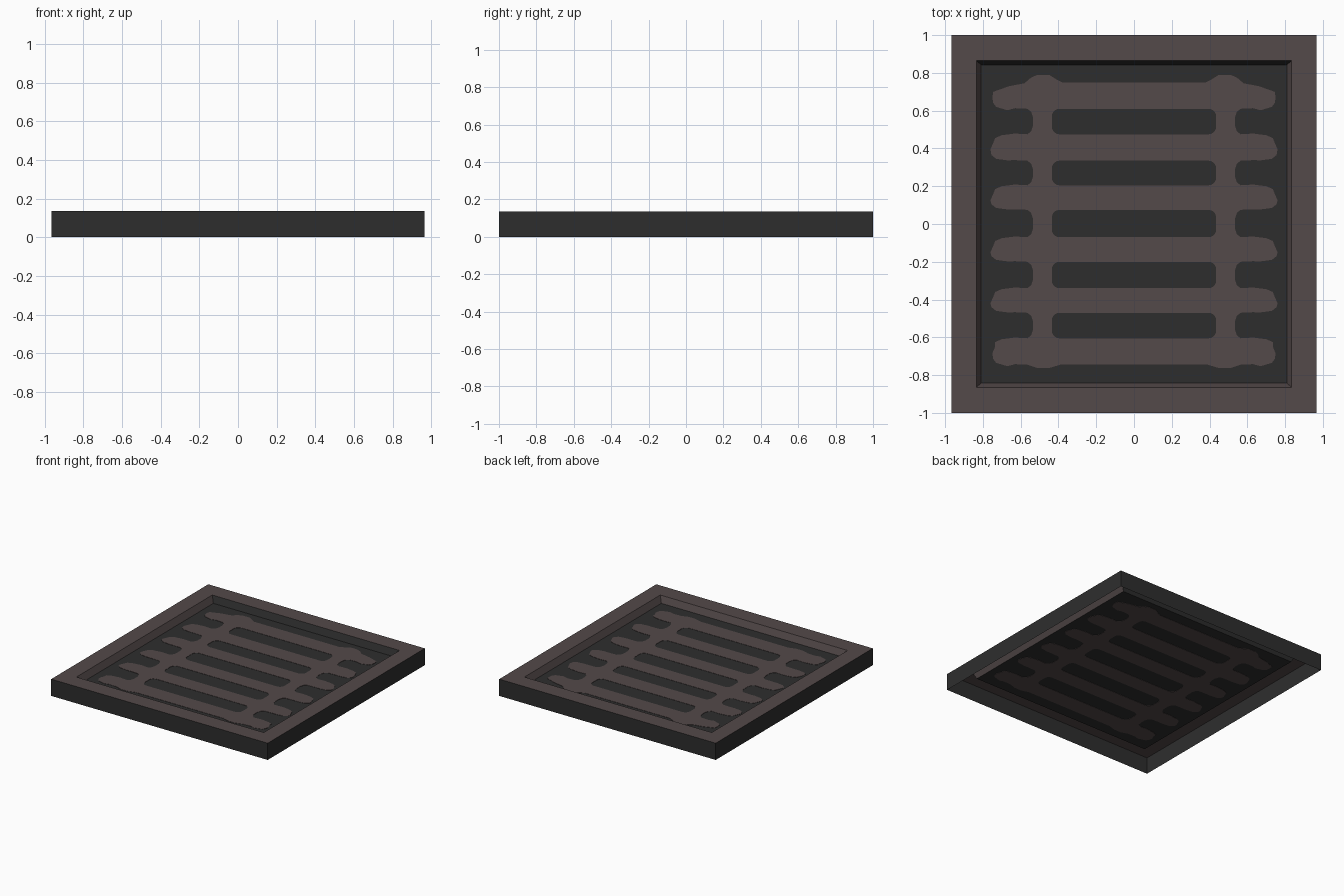
import bpy, bmesh, math

cube = bpy.data.objects.get("Cube")
if cube:
    bpy.data.objects.remove(cube, do_unlink=True)


def material(name, rgb):
    m = bpy.data.materials.new(name)
    m.use_nodes = True
    m.diffuse_color = (*rgb, 1)
    m.node_tree.nodes["Principled BSDF"].inputs["Base Color"].default_value = (*rgb, 1)
    return m


brown = material("warm_brown", (0.087, 0.067, 0.067))
charcoal = material("charcoal", (0.027, 0.027, 0.027))

TOP, PANEL_Z = 0.135, 0.083


def rect_shell(name, rings, pick, cap=False):
    """Sheet lofted through rectangles (half width, half depth, height)."""
    bm = bmesh.new()
    loops = [[bm.verts.new((sx * w, sy * d, z))
              for sx, sy in ((-1, -1), (1, -1), (1, 1), (-1, 1))]
             for w, d, z in rings]
    for lower, upper in zip(loops, loops[1:]):
        for i in range(4):
            j = (i + 1) % 4
            bm.faces.new((lower[i], lower[j], upper[j], upper[i]))
    if cap:
        bm.faces.new(loops[-1])
    bm.normal_update()
    for f in bm.faces:
        f.material_index = pick(f.normal)
    mesh = bpy.data.meshes.new(name)
    bm.to_mesh(mesh)
    bm.free()
    mesh.materials.append(brown)
    mesh.materials.append(charcoal)
    obj = bpy.data.objects.new(name, mesh)
    bpy.context.collection.objects.link(obj)
    return obj


# Hollow frame: dark outer sides, brown top border
rect_shell("frame", [(0.965, 1.0, 0), (0.965, 1.0, TOP), (0.835, 0.865, TOP)],
           lambda n: 0 if n.z > 0.9 else 1)

# Recessed tray: brown sloped walls, dark back wall and floor
rect_shell("recessed_panel", [(0.835, 0.865, TOP), (0.81, 0.843, PANEL_Z)],
           lambda n: 1 if n.z > 0.9 or n.y < -0.5 else 0, cap=True)

# Slat pattern: six worn bars joined by two rails
slats = [(-0.745, -0.605), (-0.47, -0.34), (-0.2, -0.07),
         (0.075, 0.205), (0.335, 0.475), (0.61, 0.75)]


def slat_end(lo, hi, mid):
    """Worn right-hand tip; middle bars reach a little further."""
    tip = 0.75 + 0.01 * mid
    return [(0.565, lo), (0.63, lo + 0.003), (0.67, lo - 0.008 + 0.01 * mid),
            (0.73, lo + 0.01), (tip - 0.005, lo + 0.03), (tip, hi - 0.08),
            (tip - 0.015, hi - 0.045), (0.735, hi - 0.02), (0.70, hi - 0.005),
            (0.63, hi + 0.004), (0.565, hi)]


right = [(0.39, -0.745), (0.45, -0.763), (0.51, -0.763)]
for k, (lo, hi) in enumerate(slats):
    tip = slat_end(lo, hi, k in (1, 2, 3, 4))
    if k == len(slats) - 1:
        # The uppermost bar slopes down to its tips
        tip = tip[:6] + [(0.745, 0.70), (0.66, 0.73), (0.58, 0.745)]
    right += tip
    if k < len(slats) - 1:
        right += [(0.545, hi + 0.015), (0.535, hi + 0.045),
                  (0.535, slats[k + 1][0] - 0.045), (0.545, slats[k + 1][0] - 0.015)]
right += [(0.545, 0.775), (0.51, 0.79), (0.45, 0.79), (0.41, 0.765), (0.38, 0.75)]
outlines = [right + [(-x, y) for x, y in reversed(right)]]


def rounded_slot(half_w, lo, hi, r=0.04):
    mid, half_h = (lo + hi) / 2, (hi - lo) / 2
    points = []
    for q, (sx, sy) in enumerate(((1, 1), (-1, 1), (-1, -1), (1, -1))):
        for s in range(5):
            a = (q + s / 4) * math.pi / 2
            points.append((sx * (half_w - r) + r * math.cos(a),
                           mid + sy * (half_h - r) + r * math.sin(a)))
    return points


for (_, lo), (hi, _) in zip(slats, slats[1:]):
    outlines.append(rounded_slot(0.435, lo, hi))

curve = bpy.data.curves.new("slat_pattern", "CURVE")
curve.dimensions = "2D"
curve.fill_mode = "BOTH"
curve.extrude = 0.002
for points in outlines:
    spline = curve.splines.new("POLY")
    spline.points.add(len(points) - 1)
    for p, (x, y) in zip(spline.points, points):
        p.co = (x, y, 0, 1)
    spline.use_cyclic_u = True
curve.materials.append(brown)
pattern = bpy.data.objects.new("slat_pattern", curve)
pattern.location.z = PANEL_Z
bpy.context.collection.objects.link(pattern)

# Turn the filled outline into a mesh plate
bpy.ops.object.select_all(action="DESELECT")
pattern.select_set(True)
bpy.context.view_layer.objects.active = pattern
bpy.ops.object.convert(target="MESH")
